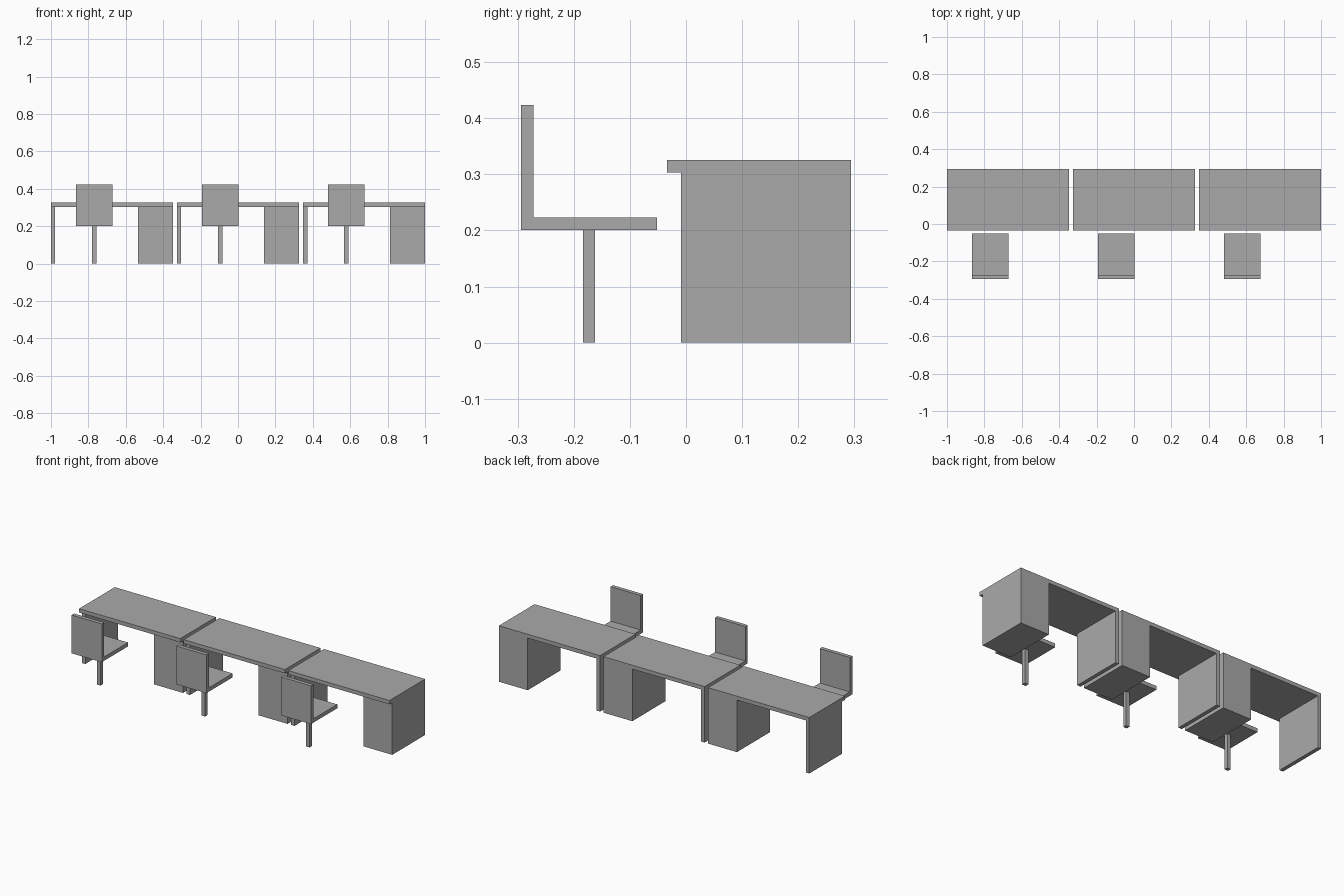
import bpy

cube = bpy.data.objects.get("Cube")
if cube:
    bpy.data.objects.remove(cube, do_unlink=True)

# One plain grey for all furniture
grey = bpy.data.materials.new("plain_grey")
grey.use_nodes = True
colour = (0.4, 0.4, 0.4, 1)
grey.diffuse_color = colour
grey.node_tree.nodes["Principled BSDF"].inputs["Base Color"].default_value = colour


def box(name, x, y, z):
    """Flat-sided box from (min, max) ranges on each axis."""
    bpy.ops.mesh.primitive_cube_add(size=1, location=[sum(r) / 2 for r in (x, y, z)])
    ob = bpy.context.object
    ob.name = name
    ob.scale = [r[1] - r[0] for r in (x, y, z)]
    bpy.ops.object.transform_apply(location=False, rotation=False, scale=True)
    ob.data.materials.append(grey)
    return ob


BOARD = 0.0225               # thickness of every board
HALF = 0.326                 # half the desk width
PITCH = 1 - HALF             # spacing between workstations
DESK_FRONT, DESK_BACK = -0.034, 0.294
BASE_FRONT = -0.009
DESK_TOP = 0.326
UNDER_TOP = DESK_TOP - BOARD
SEAT_Z = 0.201
SEAT_HALF = 0.097


def desk(cx, label):
    depth = (BASE_FRONT, DESK_BACK)
    height = (0, UNDER_TOP)
    box(f"desk_top_{label}", (cx - HALF, cx + HALF), (DESK_FRONT, DESK_BACK), (UNDER_TOP, DESK_TOP))
    box(f"side_panel_{label}", (cx - HALF, cx - HALF + BOARD), depth, height)
    box(f"drawer_cabinet_{label}", (cx + HALF - 0.186, cx + HALF), depth, height)


def chair(cx, label):
    width = (cx - SEAT_HALF, cx + SEAT_HALF)
    rear = -0.294
    box(f"chair_back_{label}", width, (rear, rear + BOARD), (SEAT_Z, 0.424))
    box(f"seat_{label}", width, (rear + BOARD, -0.052), (SEAT_Z, SEAT_Z + BOARD))
    box(f"chair_post_{label}", (cx - BOARD / 2, cx + BOARD / 2), (-0.184, -0.162), (0, SEAT_Z))


# Row of three workstations
for i, label in enumerate(("right", "middle", "left")):
    x = (i - 1) * PITCH
    desk(x, label)
    chair(x - 0.095, label)
